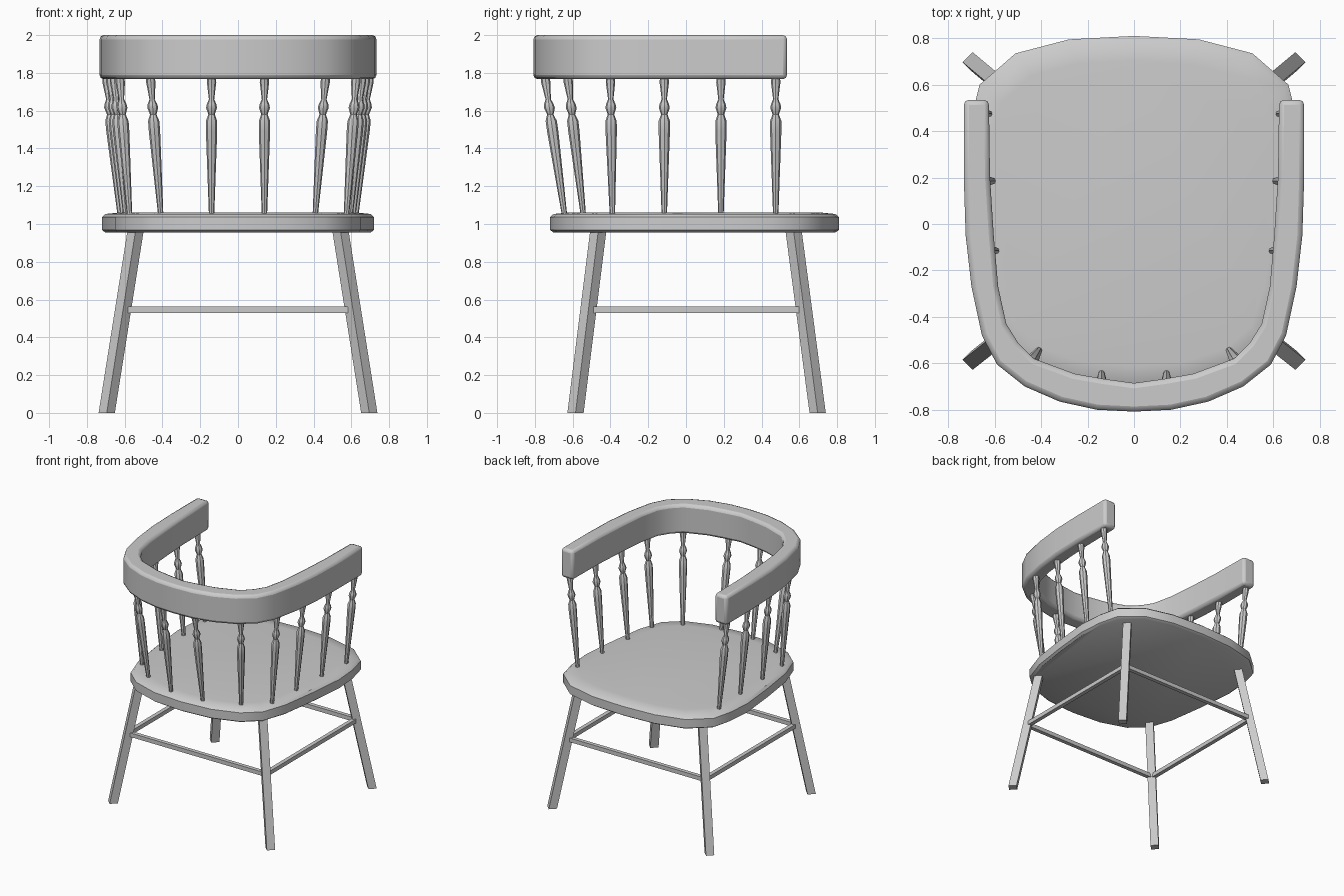
import bpy, bmesh, math
from mathutils import Vector, Matrix

if "Cube" in bpy.data.objects:
    bpy.data.objects.remove(bpy.data.objects["Cube"])


def finish(name, bm, smooth=None, bevel=0.0):
    bmesh.ops.recalc_face_normals(bm, faces=bm.faces)
    me = bpy.data.meshes.new(name)
    bm.to_mesh(me)
    bm.free()
    ob = bpy.data.objects.new(name, me)
    bpy.context.collection.objects.link(ob)
    if bevel:
        mod = ob.modifiers.new("soft_edges", 'BEVEL')
        mod.width, mod.segments = bevel, 2
        mod.limit_method, mod.angle_limit = 'ANGLE', math.radians(50)
    if smooth:
        bpy.ops.object.select_all(action='DESELECT')
        ob.select_set(True)
        bpy.context.view_layer.objects.active = ob
        bpy.ops.object.shade_smooth_by_angle(angle=math.radians(smooth))
    return ob


def skin(bm, rings, caps=True):
    """Bridge closed rings of points, capping both ends."""
    rows = [[bm.verts.new(p) for p in r] for r in rings]
    n = len(rows[0])
    for a, b in zip(rows, rows[1:]):
        for i in range(n):
            bm.faces.new((a[i], a[(i + 1) % n], b[(i + 1) % n], b[i]))
    if caps:
        bm.faces.new(rows[0])
        bm.faces.new(rows[-1])


def mirrored(half):
    """Complete a half outline (first and last points on x = 0)."""
    return half + [(-x, y) for x, y in reversed(half[1:-1])]


# Seat: rounded slab built from scaled outlines
outline = mirrored([(0, -0.72), (0.25, -0.70), (0.46, -0.63), (0.585, -0.52),
                    (0.65, -0.33), (0.69, -0.05), (0.72, 0.25), (0.705, 0.44),
                    (0.665, 0.60), (0.51, 0.735), (0.28, 0.795), (0, 0.81)])
bm = bmesh.new()
skin(bm, [[(x * s, 0.04 + (y - 0.04) * s, z) for x, y in outline]
          for z, s in ((0.955, 0.975), (0.968, 1), (1.037, 1), (1.053, 0.975), (1.062, 0.86))])
finish("seat", bm, smooth=35)

# Arm rail: U-shaped band, paired outer and inner points (ox, oy, ix, iy)
pairs = [(0, -0.808, 0, -0.685), (0.16, -0.80, 0.13, -0.667), (0.32, -0.765, 0.255, -0.645),
         (0.47, -0.70, 0.43, -0.58), (0.59, -0.605, 0.50, -0.51), (0.655, -0.48, 0.55, -0.43),
         (0.70, -0.27, 0.585, -0.27), (0.725, -0.05, 0.604, -0.05),
         (0.733, 0.2, 0.62, 0.2), (0.733, 0.535, 0.625, 0.535)]
pairs = [(-a, b, -c, d) for a, b, c, d in reversed(pairs[1:])] + pairs
bm = bmesh.new()
skin(bm, [[(a, b, 1.767), (c, d, 1.767), (c, d, 2.0), (a, b, 2.0)] for a, b, c, d in pairs])
finish("arm_rail", bm, smooth=35, bevel=0.022)

# Turned spindles: (radius, height) profile leaned between seat and rail
profile = [(0.014, 1.045), (0.016, 1.10), (0.030, 1.49), (0.030, 1.545), (0.017, 1.58),
           (0.029, 1.615), (0.025, 1.635), (0.014, 1.66), (0.025, 1.75), (0.022, 1.785)]
spindles = [(0.14, -0.645, 0.14, -0.745), (0.41, -0.545, 0.463, -0.625),
            (0.575, -0.39, 0.625, -0.40), (0.595, -0.115, 0.655, -0.115),
            (0.61, 0.185, 0.675, 0.185), (0.625, 0.475, 0.695, 0.475)]
SIDES = 8
for side, label in ((1, "right"), (-1, "left")):
    for k, (bx, by, tx, ty) in enumerate(spindles, 1):
        rings = []
        for r, z in profile:
            t = (z - 1.06) / 0.71
            cx, cy = side * (bx + (tx - bx) * t), by + (ty - by) * t
            rings.append([(cx + r * math.cos(a), cy + r * math.sin(a), z)
                          for a in (2 * math.pi * i / SIDES for i in range(SIDES))])
        bm = bmesh.new()
        skin(bm, rings)
        finish(f"spindle_{label}_{k}", bm, smooth=30)

# Splayed square legs, turned to face the corners
legs = {"front": ((0.695, -0.585), (0.543, -0.465)), "rear": ((0.695, 0.697), (0.543, 0.57))}
R = 0.043


def leg_at(end, side, z):
    (bx, by), (tx, ty) = legs[end]
    t = z / 0.96
    return Vector((side * (bx + (tx - bx) * t), by + (ty - by) * t, z))


for end in legs:
    for side, label in ((1, "right"), (-1, "left")):
        bm = bmesh.new()
        skin(bm, [[leg_at(end, side, z) + R * Vector((math.cos(i * math.pi / 2), math.sin(i * math.pi / 2), 0))
                   for i in range(4)] for z in (0, 0.975)])
        finish(f"{end}_leg_{label}", bm)


# Stretchers joining the legs
def stretcher(name, a, b):
    d = b - a
    bm = bmesh.new()
    bmesh.ops.create_cube(bm, size=1)
    bmesh.ops.scale(bm, vec=(d.length, 0.032, 0.032), verts=bm.verts)
    rot = Matrix.Rotation(math.atan2(d.y, d.x), 4, 'Z')
    bmesh.ops.transform(bm, matrix=Matrix.Translation((a + b) / 2) @ rot, verts=bm.verts)
    finish(name, bm)


Z = 0.546
for end in legs:
    stretcher(f"{end}_stretcher", leg_at(end, -1, Z), leg_at(end, 1, Z))
for side, label in ((1, "right"), (-1, "left")):
    stretcher(f"{label}_stretcher", leg_at("front", side, Z), leg_at("rear", side, Z))
